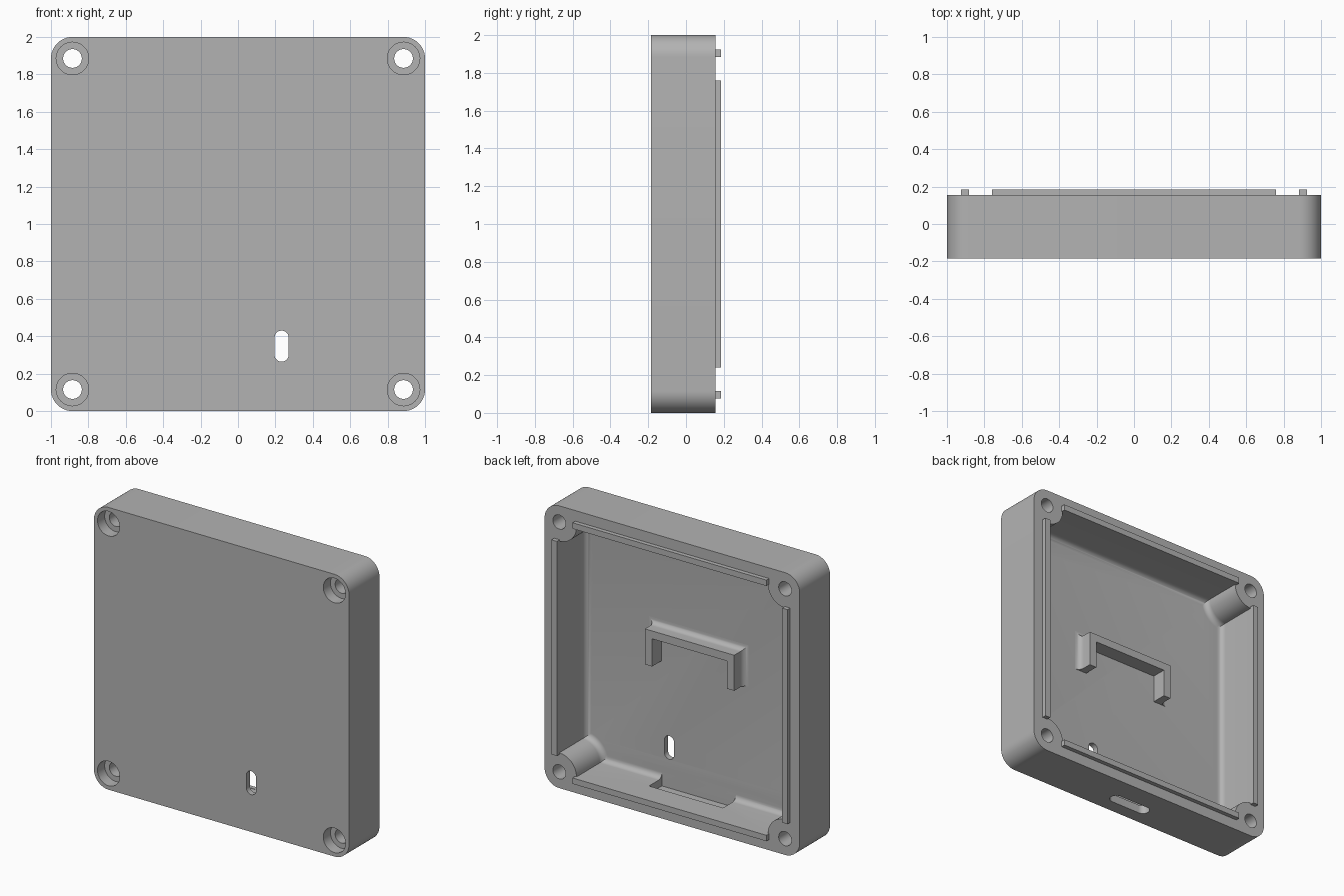
import bpy, bmesh, math
from math import sin, cos, pi

if "Cube" in bpy.data.objects:
    bpy.data.objects.remove(bpy.data.objects["Cube"], do_unlink=True)

grey = bpy.data.materials.new("plain_grey")
grey.use_nodes = True
grey.diffuse_color = (0.45, 0.45, 0.45, 1)
grey.node_tree.nodes["Principled BSDF"].inputs["Base Color"].default_value = (0.45, 0.45, 0.45, 1)

FRONT, RIM, LIP = -0.185, 0.155, 0.185   # depth levels along y
FLOOR = -0.145                           # inside of the front panel
WALL = 0.115                             # wall thickness and screw inset
INNER = 1 - WALL
BOSS = 0.135
FILLET = 0.04
STEPS = 8


def along_y(a, b, d):
    return (a, d, b)


def along_z(a, b, d):
    return (a, b, d)


def loft(name, layers, place=along_y):
    """Skin a stack of (loop, depth) layers that share a point count."""
    bm = bmesh.new()
    rings = [[bm.verts.new(place(a, b, d)) for a, b in loop] for loop, d in layers]
    n = len(rings[0])
    for low, high in zip(rings, rings[1:]):
        for i in range(n):
            j = (i + 1) % n
            bm.faces.new((low[i], low[j], high[j], high[i]))
    bm.faces.new(rings[0])
    bm.faces.new(rings[-1])
    bmesh.ops.remove_doubles(bm, verts=bm.verts, dist=1e-5)
    bmesh.ops.recalc_face_normals(bm, faces=bm.faces)
    mesh = bpy.data.meshes.new(name)
    bm.to_mesh(mesh)
    bm.free()
    mesh.materials.append(grey)
    obj = bpy.data.objects.new(name, mesh)
    bpy.context.collection.objects.link(obj)
    return obj


def rounded(ca, cb, w, h, r, seg=12):
    """Rounded rectangle; a circle or slot when r is half the size."""
    pts = []
    for q, (sa, sb) in enumerate(((1, 1), (-1, 1), (-1, -1), (1, -1))):
        for i in range(seg + 1):
            t = (q + i / seg) * pi / 2
            pts.append((ca + sa * (w / 2 - r) + r * cos(t), cb + sb * (h / 2 - r) + r * sin(t)))
    return pts


def box(name, x0, x1, y0, y1, z0, z1):
    loop = [(x0, z0), (x1, z0), (x1, z1), (x0, z1)]
    return loft(name, [(loop, y0), (loop, y1)])


def prism(name, loop, d0, d1, place=along_y):
    return loft(name, [(loop, d0), (loop, d1)], place)


def cavity_loop(k, seg=14):
    """Square opening with its corners scooped by the screw bosses, shrunk by k."""
    r = BOSS + k
    start = math.asin(k / r)
    pts = []
    for q in range(4):
        for i in range(seg + 1):
            t = 1.5 * pi - start - (pi / 2 - 2 * start) * i / seg
            a, b = INNER + r * cos(t), INNER + r * sin(t)
            c, s = round(cos(q * pi / 2)), round(sin(q * pi / 2))
            pts.append((a * c - b * s, 1 + a * s + b * c))
    return pts


def fillet_steps():
    """Pairs of sideways offset and depth, from the wall down to the floor."""
    for i in range(STEPS + 1):
        t = i / STEPS * pi / 2
        yield FILLET * (1 - cos(t)), FLOOR + FILLET * (1 - sin(t))


def cut(target, cutter):
    mod = target.modifiers.new("cut", "BOOLEAN")
    mod.operation = "DIFFERENCE"
    mod.solver = "EXACT"
    mod.object = cutter
    bpy.context.view_layer.objects.active = target
    bpy.ops.object.modifier_apply(modifier=mod.name)
    bpy.data.objects.remove(cutter, do_unlink=True)


# Shell with rounded corners and a hollow, filleted inside
shell = prism("case_shell", rounded(0, 1, 2, 2, WALL), FRONT, RIM)
layers = [(cavity_loop(0), RIM + 0.1)] + [(cavity_loop(k), y) for k, y in fillet_steps()]
cut(shell, loft("cavity_cutter", layers))

# Corner screw holes with counterbores on the front
for sx in (-1, 1):
    for sz in (-1, 1):
        x, z = sx * INNER, 1 + sz * INNER
        cut(shell, prism("hole_cutter", rounded(x, z, 0.1, 0.1, 0.05), FRONT - 0.1, RIM + 0.1))
        cut(shell, prism("bore_cutter", rounded(x, z, 0.174, 0.174, 0.087), FRONT - 0.1, FRONT + 0.08))

# Front slot, connector pocket and bottom connector opening
cut(shell, prism("slot_cutter", rounded(0.233, 0.347, 0.076, 0.166, 0.038), FRONT - 0.1, 0))
cut(shell, box("pocket_cutter", -0.29, 0.29, FLOOR, 0, 0.06, 0.2))
cut(shell, prism("port_cutter", rounded(0, -0.045, 0.32, 0.09, 0.045), -0.1, 0.1, along_z))

# Locating lips around the rim
lip_out, lip_in, lip_len = 0.925, 0.883, 0.76
for side, s in (("left", 1), ("right", -1)):
    a, b = sorted((s * lip_in, s * lip_out))
    box(side + "_lip", a, b, RIM, LIP, 1 - lip_len, 1 + lip_len)
for side, s in (("top", 1), ("bottom", -1)):
    a, b = sorted((s * lip_in, s * lip_out))
    box(side + "_lip", -lip_len, lip_len, RIM, LIP, 1 + a, 1 + b)


# Three-sided inner bracket, flared where it meets the floor
def bracket_loop(k):
    half, thick, low, high = 0.35, 0.056, 0.945, 1.197
    right = [(half - thick, high - thick), (half - thick, low), (half + k, low), (half + k, high + k)]
    return right + [(-x, z) for x, z in reversed(right)]


loft("inner_bracket", [(bracket_loop(0), -0.04)] + [(bracket_loop(k), y) for k, y in fillet_steps()])

# Smooth the curved walls, keep edges crisp
bpy.ops.object.select_all(action="DESELECT")
for name in ("case_shell", "inner_bracket"):
    bpy.data.objects[name].select_set(True)
bpy.context.view_layer.objects.active = shell
bpy.ops.object.shade_smooth_by_angle(angle=math.radians(30))
